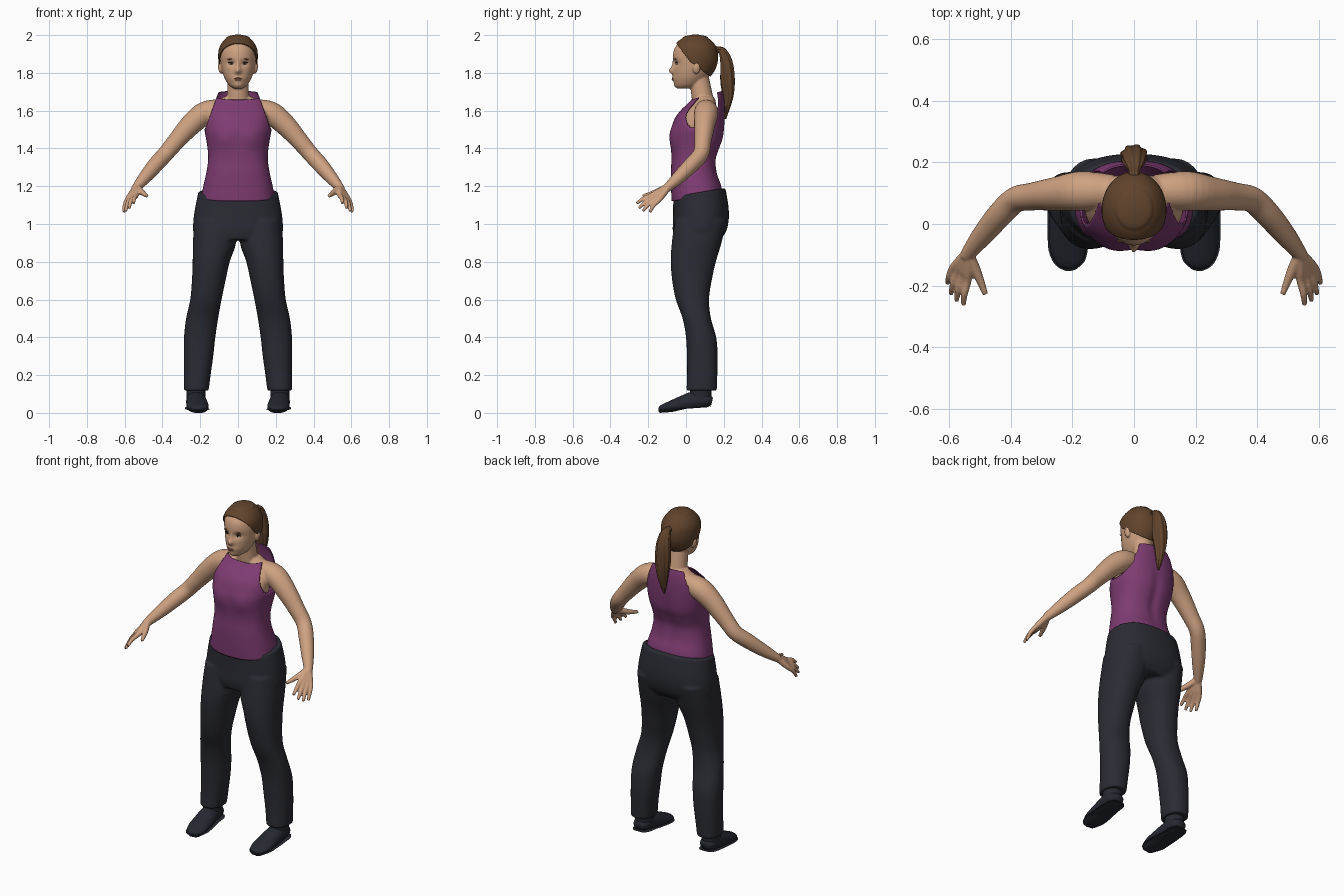
import bpy, bmesh, math
from mathutils import Vector, Matrix

cube = bpy.data.objects.get("Cube")
if cube:
    bpy.data.objects.remove(cube, do_unlink=True)


def material(name, r, g, b):
    m = bpy.data.materials.new(name)
    m.use_nodes = True
    m.diffuse_color = (r, g, b, 1)
    bsdf = next(n for n in m.node_tree.nodes if n.type == 'BSDF_PRINCIPLED')
    bsdf.inputs["Base Color"].default_value = (r, g, b, 1)
    bsdf.inputs["Roughness"].default_value = 0.8
    return m


SKIN = material("skin", .62, .36, .22)
PURPLE = material("purple_fabric", .21, .045, .17)
CHARCOAL = material("charcoal_fabric", .024, .025, .034)
LEATHER = material("dark_leather", .019, .021, .03)
HAIR = material("brown_hair", .12, .057, .025)
WHITE = material("eye_white", .55, .48, .42)
DARK = material("dark_iris", .02, .012, .008)
LIP = material("lip", .42, .17, .12)


def resample(rows, steps):
    """Catmull-Rom interpolation of rows of numbers."""
    out = []
    last = len(rows) - 1
    for i in range(last):
        quad = [rows[max(i - 1, 0)], rows[i], rows[i + 1], rows[min(i + 2, last)]]
        for k in range(steps):
            t = k / steps
            out.append([b + t / 2 * (c - a + t * (2 * a - 5 * b + 4 * c - d + t * (3 * (b - c) + d - a)))
                        for a, b, c, d in zip(*quad)])
    return out + [list(rows[-1])]


def skin_rings(bm, rings, caps=True):
    """Bridge successive rings of points."""
    vs = [[bm.verts.new(p) for p in ring] for ring in rings]
    n = len(vs[0])
    for a, b in zip(vs, vs[1:]):
        for j in range(n):
            bm.faces.new((a[j], a[(j + 1) % n], b[(j + 1) % n], b[j]))
    if caps:
        bm.faces.new(vs[0][::-1])
        bm.faces.new(vs[-1])


def angles(n):
    return [math.tau * j / n for j in range(n)]


def spow(v, p):
    return math.copysign(abs(v) ** (2 / p), v)


def loft(bm, rows, n=48, steps=5, p=2.0, cx=0, grow=0, caps=True):
    """Upright loft; row = height, half width, front y, back y, tilt, centre x."""
    rings = []
    full = [tuple(r) + (0, 0)[len(r) - 4:] for r in rows]
    for z, hx, yf, yb, tilt, x0 in resample(full, steps):
        ring = []
        for a in angles(n):
            y = (yf + yb) / 2 + ((yb - yf) / 2 + grow) * spow(math.sin(a), p)
            x = x0 * cx + (hx + grow) * spow(math.cos(a), p)
            ring.append((x, y, z + tilt * (y - .07)))
        rings.append(ring)
    skin_rings(bm, rings, caps)


def tube(bm, rows, side=(1, 0, 0), n=20, steps=5, ridge=0, mirror=1):
    """Tube along a path; row = x, y, z, side radius, other radius."""
    pts = resample(rows, steps)
    centres = [Vector((r[0] * mirror, r[1], r[2])) for r in pts]
    rings = []
    for i, c in enumerate(centres):
        t = (centres[min(i + 1, len(pts) - 1)] - centres[max(i - 1, 0)]).normalized()
        u = Vector(side)
        u = (u - t * u.dot(t)).normalized()
        v = t.cross(u)
        rings.append([c + (u * math.cos(a) * pts[i][3] + v * math.sin(a) * pts[i][4])
                      * (1 + ridge * math.cos(8 * a + i * .15)) for a in angles(n)])
    skin_rings(bm, rings)


def ball(bm, centre, size, turn=0):
    m = Matrix.Translation(centre) @ Matrix.Rotation(turn, 4, 'Y') @ Matrix.Diagonal((*size, 1))
    bmesh.ops.create_uvsphere(bm, u_segments=20, v_segments=12, radius=1, matrix=m)


def push(bm, x, z, sx, sz, dy, back=False):
    """Soft dent or bump on the front or back, mirrored across x."""
    for v in bm.verts:
        if (v.co.y > .05) == back:
            e = ((abs(v.co.x) - x) / sx) ** 2 + ((v.co.z - z) / sz) ** 2
            v.co.y += dy * math.exp(-e / 2)


def finish(bm, name, mat, voxel=0, smooth=0, shell=0):
    bmesh.ops.recalc_face_normals(bm, faces=bm.faces)
    me = bpy.data.meshes.new(name)
    for f in bm.faces:
        f.smooth = True
    bm.to_mesh(me)
    bm.free()
    me.materials.append(mat)
    ob = bpy.data.objects.new(name, me)
    bpy.context.collection.objects.link(ob)
    if voxel:
        r = ob.modifiers.new("blend", 'REMESH')
        r.mode, r.voxel_size, r.use_smooth_shade = 'VOXEL', voxel, True
    if smooth:
        s = ob.modifiers.new("soften", 'SMOOTH')
        s.factor, s.iterations = .5, smooth
    if shell:
        s = ob.modifiers.new("thickness", 'SOLIDIFY')
        s.thickness, s.offset = shell, 0
    return ob


# Head with sculpted face, neck, chest, arms and hands in one skin
head = [(1.717, .024, -.045, .03), (1.735, .048, -.058, .07), (1.77, .07, -.066, .11),
        (1.81, .084, -.067, .14), (1.85, .092, -.066, .156), (1.89, .095, -.069, .16),
        (1.93, .09, -.06, .153), (1.965, .07, -.033, .13), (1.985, .045, 0, .1), (1.994, .008, .04, .06)]
body = bmesh.new()
loft(body, head, n=120, steps=8)
push(body, 0, 1.81, .011, .011, -.024)       # nose tip
push(body, 0, 1.838, .008, .018, -.01)       # nose bridge
push(body, .035, 1.85, .016, .011, .011)     # eye sockets
push(body, 0, 1.768, .02, .009, -.007)       # mouth
push(body, 0, 1.733, .018, .01, -.006)       # chin
tube(body, [(0, .095, 1.6, .075, .06), (0, .088, 1.66, .062, .057),
            (0, .08, 1.71, .057, .055), (0, .07, 1.78, .055, .05)])
loft(body, [(1.36, .13, -.05, .13), (1.44, .145, -.06, .145), (1.5, .155, -.058, .15), (1.57, .16, -.03, .155),
            (1.62, .145, .015, .16), (1.655, .1, .045, .155), (1.675, .07, .05, .145)], p=2.3)
arm = [(.07, .105, 1.605, .055, .055), (.17, .107, 1.588, .064, .062), (.25, .098, 1.525, .055, .057),
       (.33, .089, 1.435, .045, .047), (.385, .078, 1.37, .042, .043), (.435, .03, 1.315, .041, .042),
       (.49, -.035, 1.25, .035, .035), (.537, -.095, 1.195, .024, .024), (.545, -.11, 1.185, .02, .02)]
tips = [(.553, -.262, 1.108), (.576, -.25, 1.083), (.594, -.228, 1.068), (.604, -.192, 1.062)]
wrist = Vector((.535, -.09, 1.2))
index_knuckle, little_knuckle = Vector((.54, -.185, 1.15)), Vector((.588, -.145, 1.125))
for s in (1, -1):
    tube(body, arm, side=(0, 1, 0), mirror=s, n=28)
    for i, tip in enumerate(tips):
        k = index_knuckle.lerp(little_knuckle, i / 3)
        base = wrist.lerp(k, .1)
        mid = k.lerp(Vector(tip), .5) + Vector((.003, -.002, .006))
        path = [(base, .018), (base.lerp(k, .6), .017), (k, .0135), (mid, .0115), (Vector(tip), .008)]
        tube(body, [(*p, r, r) for p, r in path], mirror=s, n=12, steps=4)
    tube(body, [(.535, -.1, 1.195, .018, .018), (.513, -.15, 1.172, .017, .017),
                (.496, -.19, 1.158, .013, .013), (.482, -.228, 1.148, .009, .009)], mirror=s, n=12)
    ball(body, (s * .094, .055, 1.825), (.011, .02, .031), s * .15)
finish(body, "skin_body", SKIN, voxel=.005, smooth=3)

# Face details
for s, side in ((1, "left"), (-1, "right")):
    for part, mat, x, y, z, size in (
            ("eye", WHITE, .035, -.048, 1.85, (.014, .006, .0055)),
            ("iris", DARK, .034, -.05, 1.85, (.0065, .006, .0055)),
            ("eyelash", DARK, .036, -.0495, 1.856, (.017, .006, .003)),
            ("eyebrow", HAIR, .036, -.055, 1.873, (.02, .006, .003))):
        bm = bmesh.new()
        ball(bm, (s * x, y, z), size, s * .1)
        finish(bm, side + "_" + part, mat)
bm = bmesh.new()
ball(bm, (0, -.0705, 1.771), (.021, .005, .004))
ball(bm, (0, -.0695, 1.764), (.017, .006, .005))
finish(bm, "lips", LIP)

# Hair cap trimmed along the hairline
bm = bmesh.new()
loft(bm, head, n=80, steps=6, grow=.007)
for y, z, slope in ((.02, 1.862, -1.35), (.02, 1.862, -.75)):
    bmesh.ops.bisect_plane(bm, geom=bm.verts[:] + bm.edges[:] + bm.faces[:], plane_co=(0, y, z),
                           plane_no=(0, -slope, 1), clear_inner=True)
for v in bm.verts:
    if v.co.z > 1.98:
        v.co.z += .005
finish(bm, "hair_cap", HAIR, shell=.006)

# Ponytail with ridged strands
bm = bmesh.new()
tube(bm, [(0, .13, 1.915, .03, .03), (0, .168, 1.922, .018, .017), (0, .195, 1.91, .03, .022),
          (0, .215, 1.85, .04, .033), (0, .22, 1.76, .043, .037), (0, .222, 1.68, .033, .028),
          (0, .214, 1.61, .02, .016), (0, .208, 1.555, .005, .004)], n=64, steps=7, ridge=.07)
finish(bm, "ponytail", HAIR)

# Sleeveless top: open shell with narrowed shoulders and cut armholes
bm = bmesh.new()
loft(bm, [(1.145, .192, -.073, .19, .17), (1.2, .181, -.076, .182, .08), (1.27, .165, -.077, .162, 0),
          (1.34, .155, -.074, .157, 0), (1.4, .158, -.075, .175, 0), (1.45, .166, -.077, .193, 0),
          (1.5, .174, -.075, .2, 0), (1.56, .175, -.055, .203, 0), (1.61, .165, -.025, .203, .1),
          (1.645, .145, .008, .199, .2), (1.668, .125, .03, .192, .3)], n=120, steps=6, p=2.4, caps=False)
push(bm, .075, 1.455, .045, .04, -.012)
push(bm, 0, 1.4, .02, .1, -.01, back=True)
cut = set()
for v in bm.verts:
    strap = .172 - .36 * (v.co.z - 1.5)
    if v.co.z > 1.5 and abs(v.co.x) >= strap:
        v.co.x = math.copysign(strap, v.co.x)
        cut.add(v)
bmesh.ops.delete(bm, geom=[f for f in bm.faces if all(v in cut for v in f.verts)], context='FACES')
finish(bm, "sleeveless_top", PURPLE, shell=.006)

# Trousers: hips and both legs blended together
bm = bmesh.new()
loft(bm, [(1.168, .211, -.064, .207, .17), (1.14, .216, -.067, .215, .12), (1.08, .228, -.068, .226, 0),
          (1.02, .236, -.069, .226, 0), (.96, .237, -.07, .212, 0), (.915, .215, -.06, .18, 0)], n=64, p=2.3)
leg = [(1.02, .105, -.06, .215, 0, .125), (.9, .114, -.075, .188, 0, .125), (.8, .098, -.081, .158, 0, .142),
       (.7, .089, -.073, .136, 0, .155), (.6, .083, -.054, .122, 0, .17), (.5, .085, -.018, .132, 0, .19),
       (.4, .083, 0, .16, 0, .203), (.3, .078, .005, .168, 0, .209), (.2, .071, .006, .166, 0, .216),
       (.118, .066, .002, .163, 0, .221)]
for s in (1, -1):
    loft(bm, leg, cx=s, p=2.2)
finish(bm, "trousers", CHARCOAL, voxel=.008, smooth=5)

# Shoes with soles
shoe = [(.222, .138, .06, .03, .02), (.222, .11, .065, .047, .038), (.222, .05, .065, .052, .05),
        (.217, -.02, .048, .057, .042), (.213, -.08, .034, .058, .03), (.207, -.125, .025, .043, .019),
        (.204, -.143, .02, .018, .008)]
for s, side in ((1, "left"), (-1, "right")):
    bm = bmesh.new()
    tube(bm, shoe, n=32, mirror=s)
    for v in bm.verts:
        v.co.z = max(v.co.z, .012 + .07 * (v.co.y + .14))
    loft(bm, [(.05, .05, .01, .135, 0, .222), (.09, .05, .018, .135, 0, .222),
              (.14, .052, .025, .135, 0, .222)], cx=s)
    finish(bm, side + "_shoe", LEATHER)
    bm = bmesh.new()
    loft(bm, [(0, 1, -1, 1), (1, 1, -1, 1)], n=4, steps=1)
    bm.clear()
    tube(bm, [(x, y, z, rx + .006, .03) for x, y, z, rx, rz in shoe], n=32, mirror=s)
    for v in bm.verts:
        floor = .07 * (v.co.y + .14) if v.co.y < .03 else .02
        v.co.z = min(max(v.co.z, max(floor, 0)), .014 + .07 * (v.co.y + .145))
    finish(bm, side + "_sole", LEATHER)
